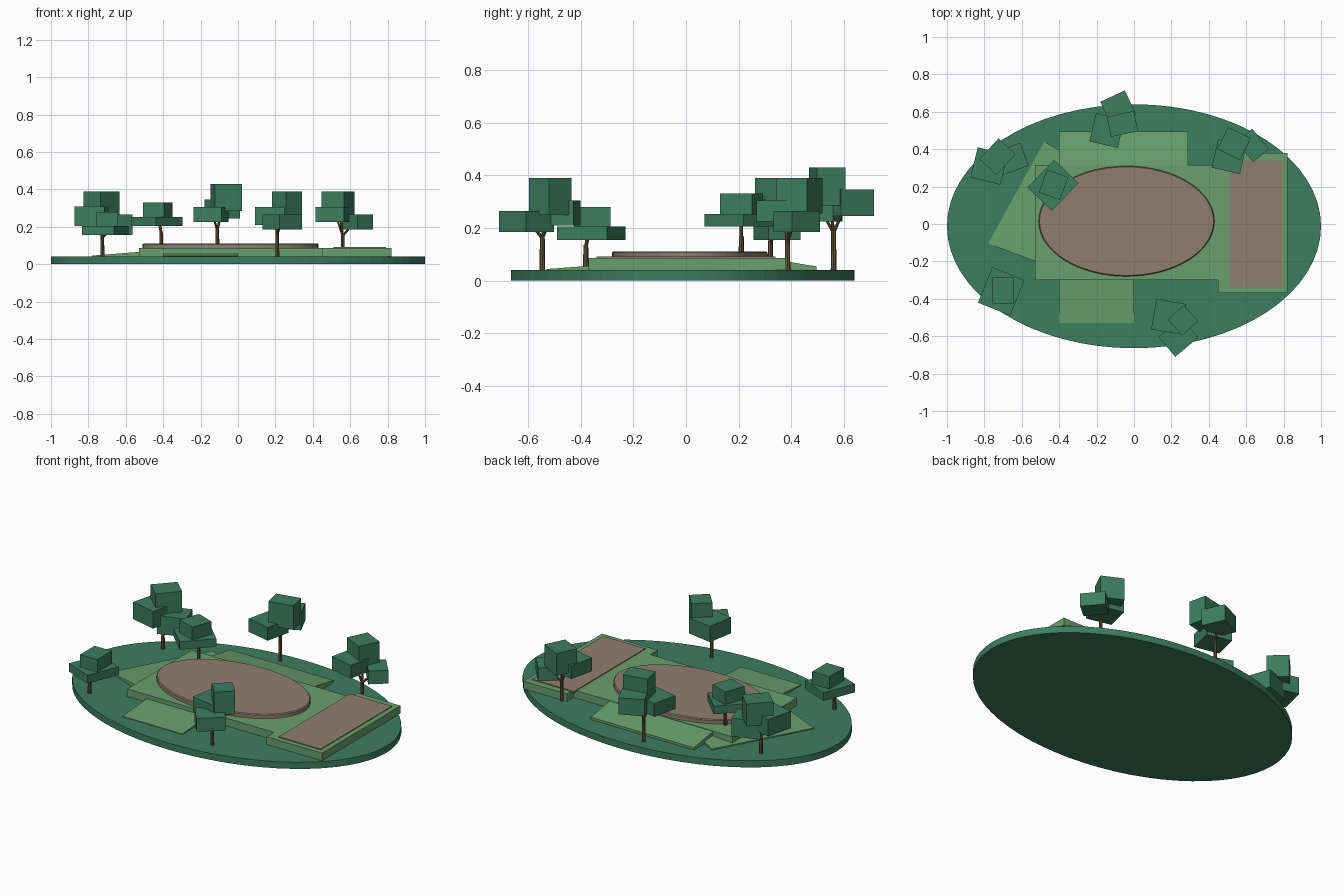
import bpy, bmesh
from math import radians, cos, sin, pi
from mathutils import Vector, Matrix

if "Cube" in bpy.data.objects:
    bpy.data.objects.remove(bpy.data.objects["Cube"])


def mat(name, c):
    m = bpy.data.materials.new(name)
    m.diffuse_color = (*c, 1)
    m.use_nodes = True
    m.node_tree.nodes["Principled BSDF"].inputs["Base Color"].default_value = m.diffuse_color
    return m


DARK = mat("dark_green", (0.045, 0.205, 0.12))
LIGHT = mat("light_green", (0.14, 0.35, 0.15))
SAND = mat("sand", (0.28, 0.21, 0.15))
BARK = mat("bark", (0.15, 0.09, 0.04))


def finish(name, bm, m):
    bmesh.ops.recalc_face_normals(bm, faces=bm.faces)
    me = bpy.data.meshes.new(name)
    bm.to_mesh(me)
    bm.free()
    me.materials.append(m)
    ob = bpy.data.objects.new(name, me)
    bpy.context.collection.objects.link(ob)
    return ob


def prism(name, pts, z0, tops, m):
    """Closed outline from z0 up to a height (or one height per corner)."""
    bm = bmesh.new()
    n = len(pts)
    if not isinstance(tops, (list, tuple)):
        tops = [tops] * n
    lo = [bm.verts.new((x, y, z0)) for x, y in pts]
    hi = [bm.verts.new((p[0], p[1], t)) for p, t in zip(pts, tops)]
    bm.faces.new(lo)
    bm.faces.new(hi)
    for i in range(n):
        j = (i + 1) % n
        bm.faces.new((lo[i], lo[j], hi[j], hi[i]))
    return finish(name, bm, m)


def rect(x0, x1, y0, y1):
    return [(x0, y0), (x1, y0), (x1, y1), (x0, y1)]


def ellipse(cx, cy, rx, ry, n=64):
    return [(cx + rx * cos(2 * pi * i / n), cy + ry * sin(2 * pi * i / n)) for i in range(n)]


# Ground and sand areas
prism("ground", ellipse(0, -0.012, 1, 0.652), 0, 0.04, DARK)
green = prism("sand_green", ellipse(-0.04, 0.015, 0.47, 0.295), 0.08, 0.111, SAND)
bev = green.modifiers.new("rim", "BEVEL")
bev.width = 0.005
bev.segments = 1
prism("side_sand", rect(0.51, 0.79, -0.34, 0.34), 0.08, 0.091, SAND)

# Raised lawn: main block joined to the side block
prism("lawn", [(-0.53, -0.30), (0.45, -0.30), (0.45, -0.37), (0.82, -0.37),
               (0.82, 0.38), (0.53, 0.38), (0.53, 0.315), (-0.53, 0.315)],
      0.04, 0.086, LIGHT)

# Sloping ramps
prism("front_ramp", rect(-0.40, 0.0, -0.53, -0.29), 0.038, [0.044, 0.044, 0.062, 0.062], LIGHT)
prism("back_ramp", rect(-0.40, 0.29, 0.30, 0.495), 0.038, [0.086, 0.086, 0.054, 0.054], LIGHT)
prism("left_ramp", [(-0.78, -0.105), (-0.50, -0.21), (-0.24, 0.31), (-0.48, 0.44)],
      0.038, [0.046, 0.068, 0.07, 0.047], LIGHT)


def limb(bm, a, b, r0, r1):
    a, b = Vector(a), Vector(b)
    d = b - a
    mx = Matrix.Translation((a + b) / 2) @ d.to_track_quat('Z', 'Y').to_matrix().to_4x4()
    bmesh.ops.create_cone(bm, cap_ends=True, segments=8, radius1=r0, radius2=r1,
                          depth=d.length, matrix=mx)


def tree(i, x, y, base, fork, blocks):
    """Each block: cx, cy, z0, z1, width, depth, turn in degrees."""
    bm = bmesh.new()
    limb(bm, (x, y, base), (x, y, fork), 0.011, 0.009)
    for cx, cy, z0, z1, w, d, a in blocks:
        end = (x + (cx - x) * 0.6, y + (cy - y) * 0.6, z0 + 0.02)
        limb(bm, (x, y, fork - 0.008), end, 0.007, 0.005)
    finish(f"tree_{i}_trunk", bm, BARK)
    for k, (cx, cy, z0, z1, w, d, a) in enumerate(blocks):
        bm = bmesh.new()
        mx = (Matrix.Translation((cx, cy, (z0 + z1) / 2)) @ Matrix.Rotation(radians(a), 4, 'Z')
              @ Matrix.Diagonal((w, d, z1 - z0, 1)))
        bmesh.ops.create_cube(bm, size=1, matrix=mx)
        finish(f"tree_{i}_foliage_{k}", bm, DARK)


TREES = [
    (-0.725, 0.32, 0.04, 0.15, [(-0.73, 0.36, 0.255, 0.39, 0.125, 0.15, -43),
                                (-0.775, 0.31, 0.205, 0.308, 0.165, 0.165, -14),
                                (-0.663, 0.345, 0.155, 0.265, 0.165, 0.13, 20)]),
    (-0.41, 0.21, 0.08, 0.17, [(-0.433, 0.207, 0.205, 0.253, 0.18, 0.205, -44),
                               (-0.43, 0.21, 0.25, 0.33, 0.12, 0.13, -20)]),
    (-0.11, 0.56, 0.04, 0.19, [(-0.085, 0.62, 0.245, 0.345, 0.145, 0.14, 25),
                               (-0.062, 0.535, 0.285, 0.43, 0.148, 0.11, 12),
                               (-0.145, 0.50, 0.225, 0.305, 0.155, 0.155, -13)]),
    (0.56, 0.385, 0.04, 0.16, [(0.535, 0.43, 0.255, 0.39, 0.135, 0.13, -26),
                               (0.635, 0.42, 0.185, 0.265, 0.14, 0.11, -50),
                               (0.508, 0.36, 0.225, 0.305, 0.155, 0.155, -13)]),
    (-0.725, -0.38, 0.04, 0.135, [(-0.71, -0.36, 0.155, 0.205, 0.185, 0.205, -22),
                                  (-0.70, -0.355, 0.2, 0.28, 0.115, 0.138, 0)]),
    (0.21, -0.545, 0.04, 0.17, [(0.185, -0.495, 0.21, 0.305, 0.16, 0.165, -10),
                                (0.262, -0.515, 0.25, 0.39, 0.115, 0.115, -48),
                                (0.237, -0.605, 0.185, 0.265, 0.16, 0.14, 40)]),
]
for i, t in enumerate(TREES):
    tree(i, *t)
